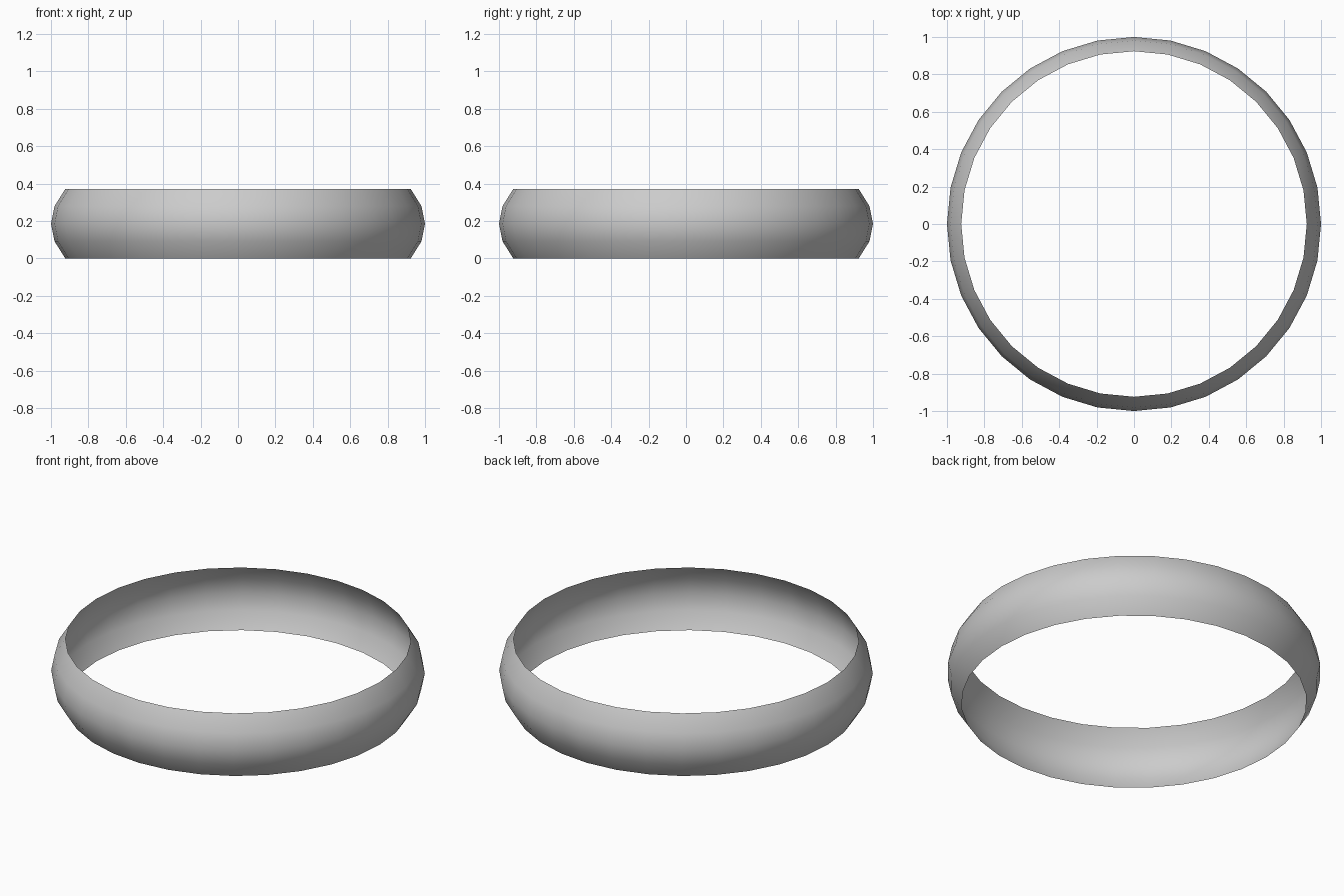
import bpy, bmesh, math

if "Cube" in bpy.data.objects:
    bpy.data.objects.remove(bpy.data.objects["Cube"])

SIDES, RINGS, HEIGHT = 32, 16, 0.37

# Barrel-shaped band: the middle four rows of a flattened sphere
bm = bmesh.new()
bmesh.ops.create_uvsphere(bm, u_segments=SIDES, v_segments=RINGS, radius=1)
limit = math.sin(math.radians(22.5))
bmesh.ops.delete(bm, geom=[v for v in bm.verts if abs(v.co.z) > limit + 0.01], context='VERTS')
for v in bm.verts:
    v.co.z = (v.co.z / limit + 1) * HEIGHT / 2

mesh = bpy.data.meshes.new("ring_band")
bm.to_mesh(mesh)
bm.free()
band = bpy.data.objects.new("ring_band", mesh)
bpy.context.collection.objects.link(band)

# Smooth shading
for p in mesh.polygons:
    p.use_smooth = True
